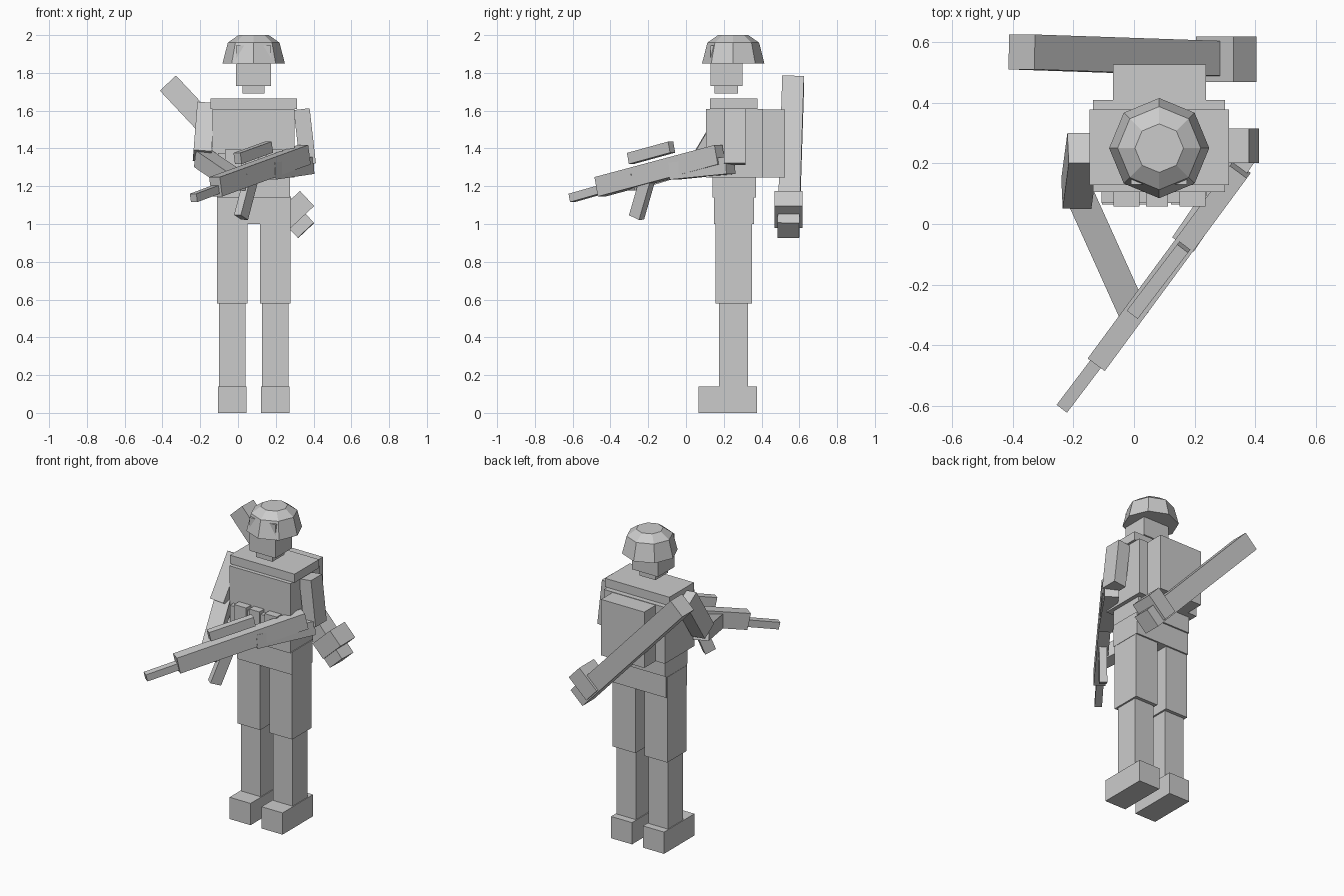
import bpy
import bmesh
from mathutils import Vector, Matrix

cube = bpy.data.objects.get("Cube")
if cube:
    bpy.data.objects.remove(cube, do_unlink=True)

grey = bpy.data.materials.new("plain_grey")
grey.use_nodes = True
grey.diffuse_color = (0.6, 0.6, 0.6, 1)
grey.node_tree.nodes["Principled BSDF"].inputs["Base Color"].default_value = (0.6, 0.6, 0.6, 1)

UP = Vector((0, 0, 1))
BACK = Vector((0, 1, 0))
MID_X, MID_Y = 0.083, 0.25


def finish(name, bm):
    bmesh.ops.recalc_face_normals(bm, faces=bm.faces)
    mesh = bpy.data.meshes.new(name)
    bm.to_mesh(mesh)
    bm.free()
    mesh.materials.append(grey)
    obj = bpy.data.objects.new(name, mesh)
    bpy.context.collection.objects.link(obj)
    return obj


def box(name, x, y, z):
    """Upright block given its extent on each axis."""
    bm = bmesh.new()
    bmesh.ops.create_cube(bm, size=1)
    spans = (x, y, z)
    for v in bm.verts:
        v.co = [(a + b) / 2 + c * (b - a) for c, (a, b) in zip(v.co, spans)]
    return finish(name, bm)


def beam(name, start, end, width, depth, ref=UP):
    """Block running between two points; depth is measured towards ref."""
    start, end = Vector(start), Vector(end)
    axis = end - start
    side = axis.cross(ref).normalized()
    over = side.cross(axis).normalized()
    frame = Matrix((side * width, over * depth, axis)).transposed().to_4x4()
    frame.translation = (start + end) / 2
    bm = bmesh.new()
    bmesh.ops.create_cube(bm, size=1, matrix=frame)
    return finish(name, bm)


# Head and helmet
box("head", (-0.01, 0.175), (0.13, 0.30), (1.73, 1.945))
box("neck", (0.025, 0.14), (0.15, 0.275), (1.69, 1.75))
bm = bmesh.new()
rings = []
for radius, height in ((0.165, 1.85), (0.137, 1.96), (0.08, 2.0)):
    spot = Matrix.Translation((MID_X, MID_Y, height))
    rings.append(bmesh.ops.create_circle(bm, segments=8, radius=radius, matrix=spot)["verts"])
for low, high in zip(rings, rings[1:]):
    for i in range(8):
        j = (i + 1) % 8
        bm.faces.new((low[i], low[j], high[j], high[i]))
bm.faces.new(rings[0])
bm.faces.new(rings[-1])
finish("helmet", bm)

# Trunk and pack
box("collar", (-0.146, 0.313), (0.128, 0.378), (1.61, 1.665))
box("chest", (-0.135, 0.30), (0.106, 0.408), (1.245, 1.608))
box("waist", (-0.11, 0.275), (0.14, 0.37), (1.14, 1.25))
box("pelvis", (-0.11, 0.28), (0.148, 0.36), (1.0, 1.145))
box("backpack", (-0.07, 0.238), (0.40, 0.525), (1.245, 1.605))
box("pouch_belt", (-0.107, 0.24), (0.07, 0.12), (1.27, 1.375))
for i, (a, b) in enumerate(((-0.068, 0.018), (0.04, 0.112), (0.15, 0.236))):
    box(f"pouch_{i + 1}", (a, b), (0.057, 0.12), (1.25, 1.395))

# Legs, mirrored about the middle of the body
for side, s in (("right", -1), ("left", 1)):
    def limb(part, half, y, z):
        cx = MID_X + s * 0.114
        box(f"{side}_{part}", (cx - half, cx + half), y, z)
    limb("thigh", 0.081, (0.155, 0.35), (0.58, 1.13))
    limb("shin", 0.070, (0.175, 0.328), (0.13, 0.59))
    limb("boot", 0.075, (0.065, 0.375), (0.0, 0.14))

# Arms
beam("left_upper_arm", (0.337, 0.258, 1.608), (0.37, 0.258, 1.317), 0.085, 0.113, BACK)
beam("left_forearm", (0.367, 0.235, 1.31), (0.163, -0.065, 1.28), 0.085, 0.09)
beam("right_upper_arm", (-0.17, 0.25, 1.615), (-0.19, 0.10, 1.36), 0.095, 0.115, BACK)
beam("right_forearm", (-0.185, 0.11, 1.345), (0.0, -0.30, 1.22), 0.095, 0.09)

# Rifle
beam("rifle_body", (-0.118, -0.455, 1.197), (0.35, 0.18, 1.367), 0.07, 0.105)
beam("rifle_barrel", (-0.235, -0.605, 1.138), (-0.11, -0.44, 1.185), 0.043, 0.045)
beam("rifle_scope", (-0.002, -0.294, 1.347), (0.164, -0.076, 1.407), 0.045, 0.06)
beam("rifle_magazine", (0.072, -0.20, 1.25), (0.016, -0.262, 1.035), 0.045, 0.07,
     Vector((0.59, 0.8, 0)))

# Launcher slung across the back
beam("launcher_tube", (-0.37, 0.567, 1.745), (0.36, 0.542, 0.966), 0.117, 0.115, BACK)
beam("launcher_sight", (0.266, 0.543, 1.117), (0.341, 0.543, 1.037), 0.17, 0.15, BACK)
